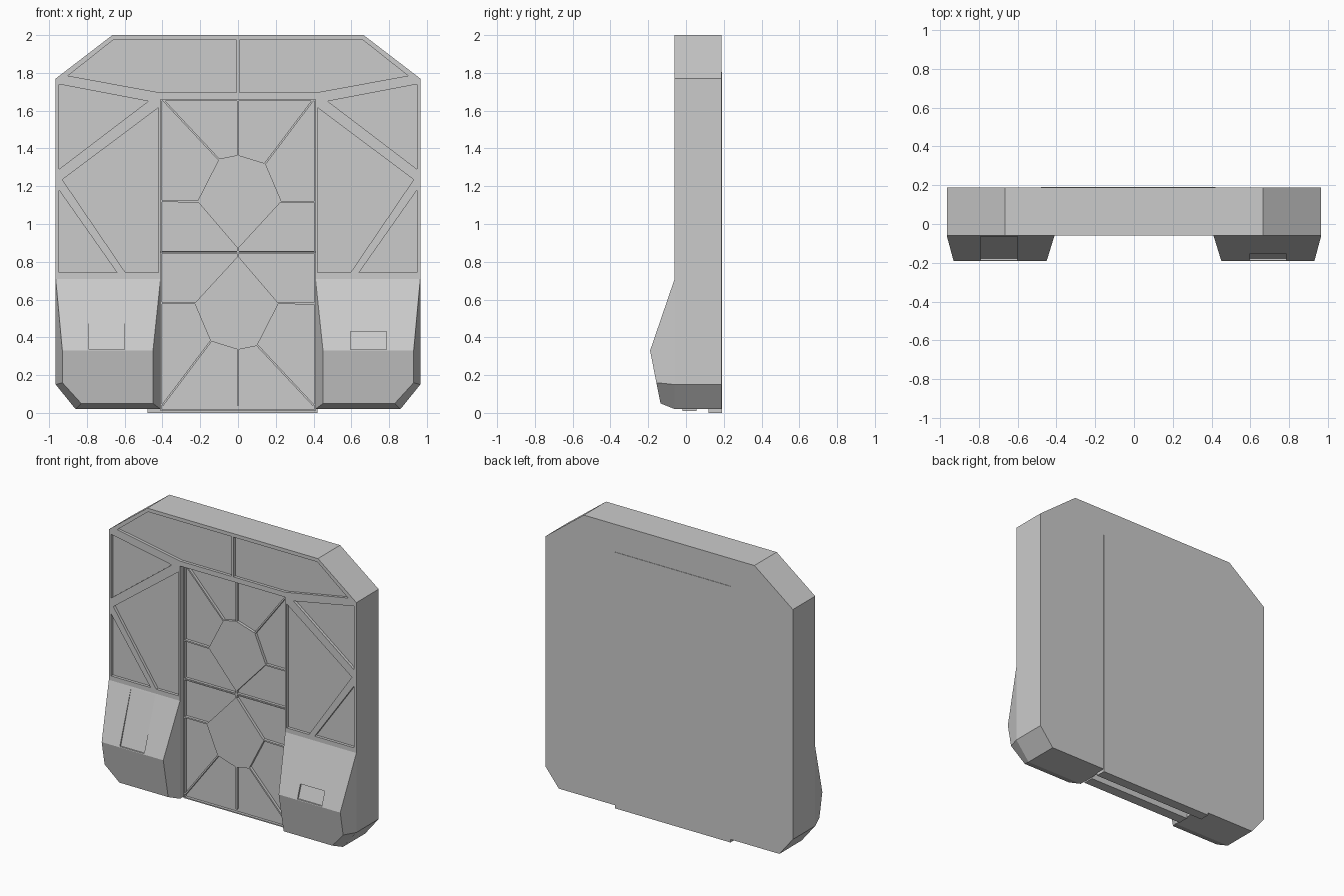
import bpy, bmesh
from mathutils import Vector

if "Cube" in bpy.data.objects:
    bpy.data.objects.remove(bpy.data.objects["Cube"])


def add_loft(bm, a, b):
    """Closed solid between two matching rings of points."""
    va = [bm.verts.new(p) for p in a]
    vb = [bm.verts.new(p) for p in b]
    n = len(a)
    faces = [bm.faces.new(va), bm.faces.new(vb[::-1])]
    for i in range(n):
        j = (i + 1) % n
        faces.append(bm.faces.new((va[j], va[i], vb[i], vb[j])))
    bmesh.ops.recalc_face_normals(bm, faces=faces)


def add_prism(bm, pts, y0, y1):
    """Front-view (x, z) outline extruded through y."""
    add_loft(bm, [(x, y0, z) for x, z in pts], [(x, y1, z) for x, z in pts])


def finish(name, bm):
    me = bpy.data.meshes.new(name)
    bm.to_mesh(me)
    bm.free()
    ob = bpy.data.objects.new(name, me)
    bpy.context.collection.objects.link(ob)
    return ob


def cut(ob, cutter):
    m = ob.modifiers.new("recess", 'BOOLEAN')
    m.operation, m.solver, m.object = 'DIFFERENCE', 'EXACT', cutter
    bpy.context.view_layer.objects.active = ob
    bpy.ops.object.modifier_apply(modifier=m.name)
    bpy.data.objects.remove(cutter)


def flip(pts):
    return [(-x, z) for x, z in reversed(pts)]


def rect(x0, x1, z0, z1):
    return [(x0, z0), (x1, z0), (x1, z1), (x0, z1)]


FRONT, BACK = -0.06, 0.188

# Arch-shaped wall frame with recessed panels
half = [(.41, .02), (.86, .02), (.965, .15), (.965, 1.77), (.665, 2.0)]
bm = bmesh.new()
add_prism(bm, half + flip(half) + [(-.41, 1.66), (.41, 1.66)], FRONT, BACK)
frame = finish("wall_frame", bm)

panels = [
    [(.007, 1.975), (.66, 1.975), (.9, 1.785), (.41, 1.695), (.007, 1.695)],
    [(.475, 1.65), (.948, 1.74), (.948, 1.29)],
    [(.422, 1.615), (.93, 1.235), (.595, .742), (.422, .742)],
    [(.948, 1.18), (.948, .742), (.64, .742)],
]
bm = bmesh.new()
for p in panels:
    for q in (p, flip(p)):
        add_prism(bm, q, FRONT - .05, FRONT + .02)
cut(frame, finish("panel_cutter", bm))

# Faceted buttresses at both lower corners
rear = [(.41, .02), (.86, .02), (.965, .15), (.965, .71), (.41, .71)]
fore = [(.45, -.135, .05), (.83, -.135, .05), (.93, -.157, .16),
        (.93, -.19, .33), (.45, -.19, .33)]


def buttress(name, side, x0, x1, notch):
    bm = bmesh.new()
    add_loft(bm, [(side * x, FRONT, z) for x, z in rear],
             [(side * x, y, z) for x, y, z in fore])
    ob = finish(name, bm)
    bm = bmesh.new()
    add_loft(bm, [(x0, y, z) for y, z in notch], [(x1, y, z) for y, z in notch])
    cut(ob, finish("notch_cutter", bm))


# Long sloping channel on the left, short notch on the right
buttress("left_buttress", -1, -.79, -.60,
         [(-.061, .70), (-.177, .335), (-.25, .335), (-.25, .70)])
buttress("right_buttress", 1, .595, .785,
         [(-.143, .43), (-.177, .335), (-.25, .335), (-.25, .43)])

# Back cover plate, slightly off-centre
bm = bmesh.new()
add_prism(bm, rect(-.48, .42, 0, 1.805), .12, .191)
finish("back_plate", bm)

# Door leaves: slab, polygon hub and radiating ribs; lower leaf is the upper turned round
hub = [(0, 1.365), (-.1, 1.345), (-.215, 1.12), (0, .87), (.23, 1.12), (.145, 1.32)]
ribs = [((0, 1.66), (0, 1.36)), ((-.4, 1.66), (-.1, 1.34)), ((.4, 1.66), (.14, 1.315)),
        ((-.41, 1.122), (-.21, 1.118)), ((.41, 1.118), (.22, 1.118)),
        ((0, .89), (0, .85))]
W = .005


def door(name, turned):
    def place(pts):
        return [(-x, 1.70 - z) for x, z in pts] if turned else pts
    edge = 1.69 if turned else 1.66
    bm = bmesh.new()
    add_prism(bm, place(rect(-.41, .41, .851, edge)), 0, .055)
    add_prism(bm, place(hub), -.02, .001)
    for a, b in ribs:
        a, b = Vector(a), Vector(b)
        d = (b - a).normalized()
        n = Vector((-d.y, d.x)) * W
        add_prism(bm, place([tuple(v) for v in (a + n, b + n, b - n, a - n)]), -.0195, .001)
    # thin rim round the leaf
    for r in (rect(-.41, -.402, .851, edge), rect(.402, .41, .851, edge),
              rect(-.41, .41, .851, .857), rect(-.41, .41, edge - .008, edge)):
        add_prism(bm, place(r), -.019, .001)
    finish(name, bm)


door("upper_door_leaf", False)
door("lower_door_leaf", True)
